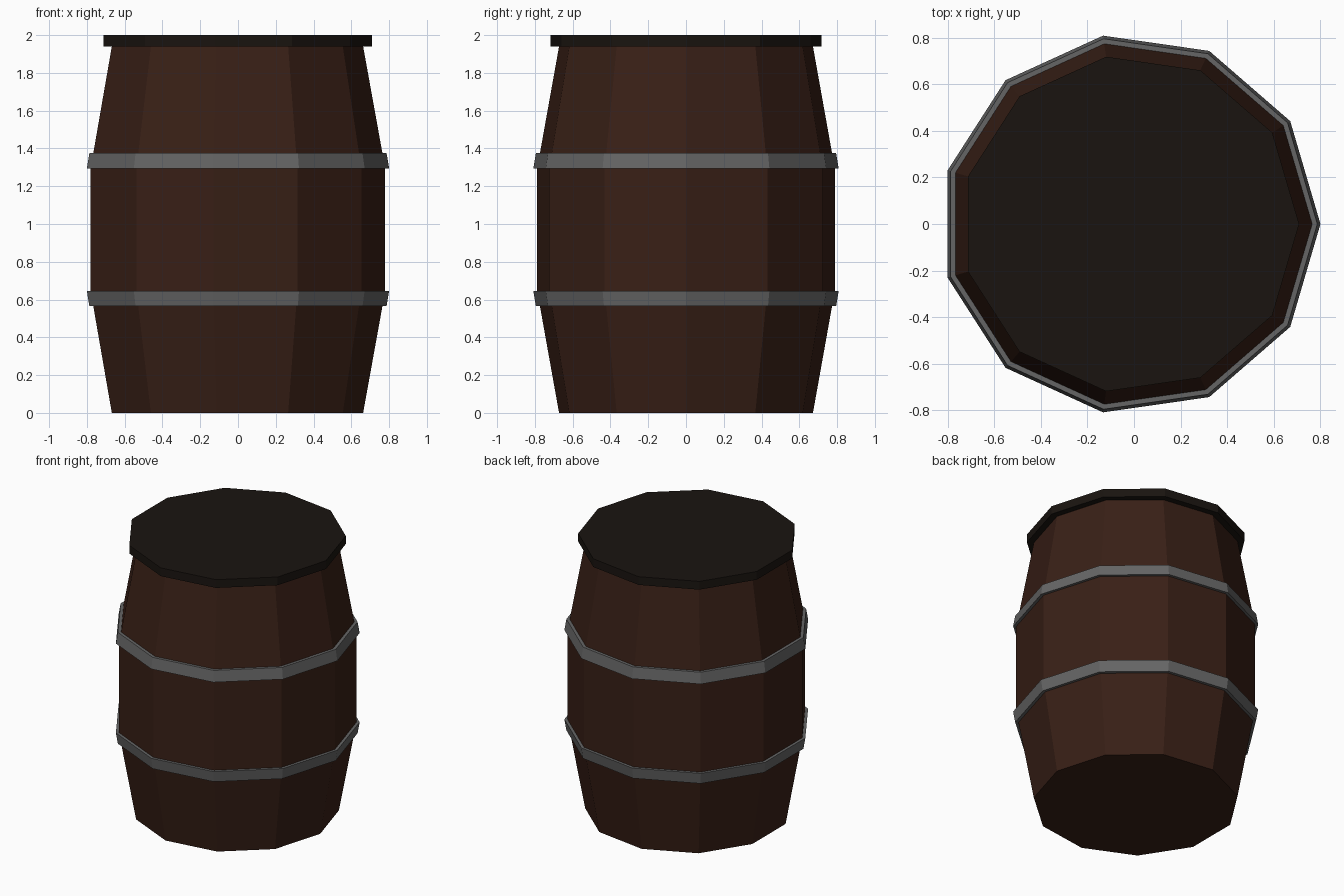
import bpy, bmesh, math

if "Cube" in bpy.data.objects:
    bpy.data.objects.remove(bpy.data.objects["Cube"])

SIDES = 11
CX = -0.0165  # centres the odd-sided outline on x = 0


def material(name, rgb):
    m = bpy.data.materials.new(name)
    m.diffuse_color = (*rgb, 1)
    m.use_nodes = True
    m.node_tree.nodes["Principled BSDF"].inputs["Base Color"].default_value = m.diffuse_color
    return m


def lathe(name, profile, mat, cap_bottom=False, cap_top=False, closed=False):
    """Stack 11-sided rings from (radius, z) points and bridge them."""
    bm = bmesh.new()
    rings = []
    for r, z in profile:
        angles = [2 * math.pi * i / SIDES for i in range(SIDES)]
        rings.append([bm.verts.new((CX + r * math.cos(a), r * math.sin(a), z)) for a in angles])
    pairs = list(zip(rings, rings[1:]))
    if closed:
        pairs.append((rings[-1], rings[0]))
    for lo, hi in pairs:
        for i in range(SIDES):
            j = (i + 1) % SIDES
            bm.faces.new((lo[i], lo[j], hi[j], hi[i]))
    if cap_bottom:
        bm.faces.new(rings[0][::-1])
    if cap_top:
        bm.faces.new(rings[-1])
    bmesh.ops.recalc_face_normals(bm, faces=bm.faces)
    mesh = bpy.data.meshes.new(name)
    bm.to_mesh(mesh)
    bm.free()
    mesh.materials.append(mat)
    obj = bpy.data.objects.new(name, mesh)
    bpy.context.collection.objects.link(obj)
    return obj


wood = material("dark_wood", (0.040, 0.014, 0.008))
lid_wood = material("lid_wood", (0.010, 0.007, 0.005))
iron = material("iron", (0.13, 0.13, 0.13))

# Barrel body: tapered ends, straight middle (the lid closes the top)
lathe("barrel_body", [(0.679, 0), (0.796, 0.647), (0.796, 1.293), (0.679, 1.94)],
      wood, cap_bottom=True)

# Overhanging lid
lathe("lid", [(0.725, 1.94), (0.725, 2.0)], lid_wood, cap_bottom=True, cap_top=True)

# Iron hoops following the taper, mirrored about the barrel's mid height
hoop = [(0.793, 1.295), (0.8165, 1.295), (0.803, 1.375), (0.778, 1.375)]
lathe("upper_hoop", hoop, iron, closed=True)
lathe("lower_hoop", [(r, 1.94 - z) for r, z in hoop], iron, closed=True)
